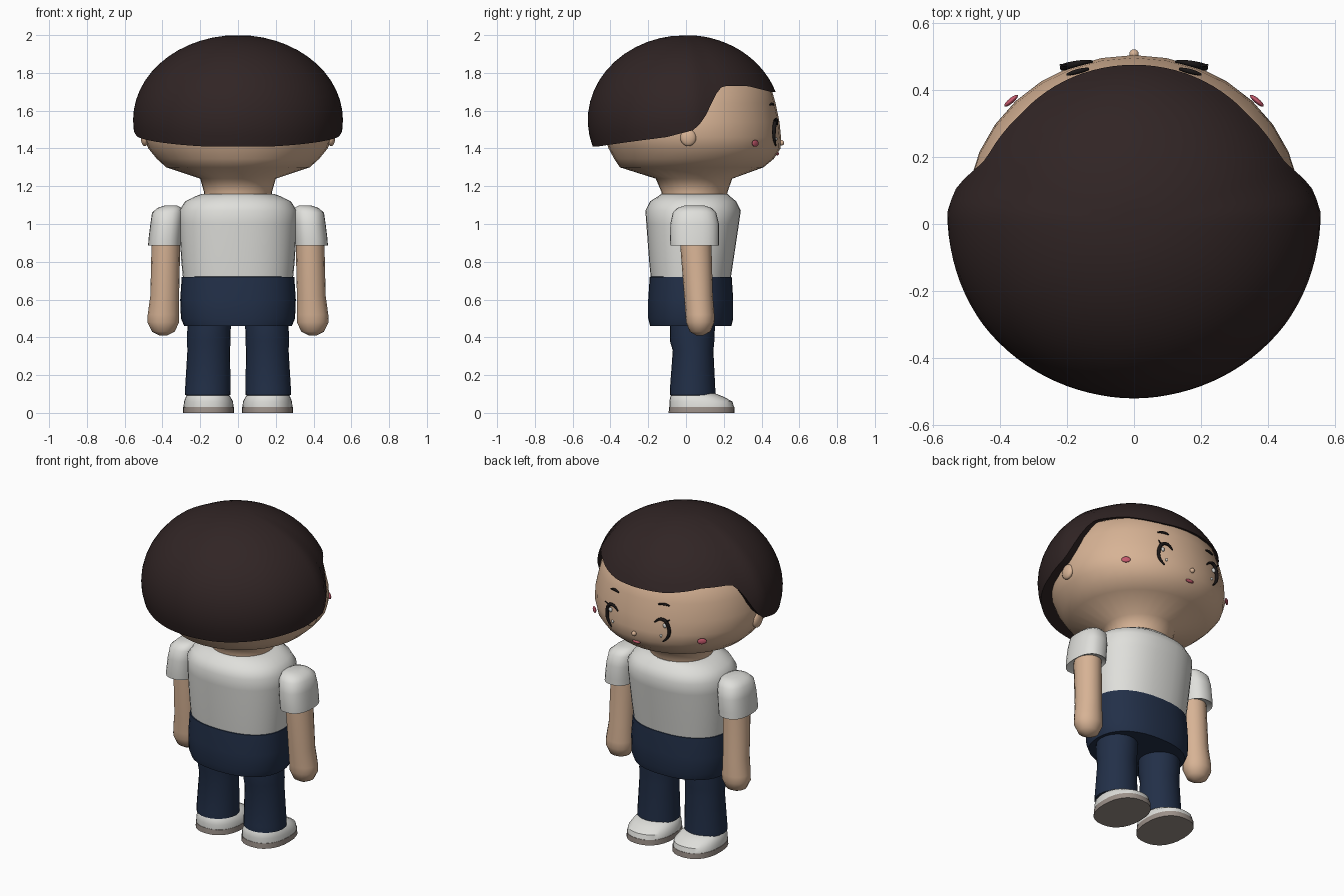
import bpy, bmesh
from math import sin, cos, pi, acos, copysign

if "Cube" in bpy.data.objects:
    bpy.data.objects.remove(bpy.data.objects["Cube"])


def material(name, rgb):
    m = bpy.data.materials.new(name)
    m.use_nodes = True
    col = (*rgb, 1)
    m.diffuse_color = col
    bsdf = m.node_tree.nodes["Principled BSDF"]
    bsdf.inputs["Base Color"].default_value = col
    bsdf.inputs["Roughness"].default_value = 0.8
    return m


HAIR = material("dark brown hair", (0.030, 0.018, 0.018))
SKIN = material("skin", (0.68, 0.45, 0.30))
WHITE = material("white cloth", (0.74, 0.74, 0.71))
NAVY = material("navy cloth", (0.016, 0.029, 0.065))
SOLE = material("taupe sole", (0.33, 0.28, 0.25))
PINK = material("pink", (0.55, 0.10, 0.15))
BLACK = material("eye black", (0.010, 0.008, 0.008))


def smooth(ob, angle=40):
    bpy.ops.object.select_all(action="DESELECT")
    ob.select_set(True)
    bpy.context.view_layer.objects.active = ob
    bpy.ops.object.shade_smooth_by_angle(angle=angle * pi / 180)


def skin_rings(name, rings, mat, angle=40):
    """Bridge equal rings of points, ordered bottom to top, and cap both ends."""
    bm = bmesh.new()
    loops = [[bm.verts.new(p) for p in ring] for ring in rings]
    n = len(loops[0])
    for low, high in zip(loops, loops[1:]):
        for i in range(n):
            j = (i + 1) % n
            bm.faces.new((low[i], low[j], high[j], high[i]))
    bm.faces.new(loops[0][::-1])
    bm.faces.new(loops[-1])
    bmesh.ops.recalc_face_normals(bm, faces=bm.faces)
    me = bpy.data.meshes.new(name)
    bm.to_mesh(me)
    bm.free()
    me.materials.append(mat)
    ob = bpy.data.objects.new(name, me)
    bpy.context.collection.objects.link(ob)
    smooth(ob, angle)
    return ob


def loft(name, sections, mat, side=1, n=28, power=2.0, angle=40):
    """Sections are (z, centre x, half width, back y, front y)."""
    rings = []
    for z, cx, rx, y0, y1 in sections:
        ring = []
        for i in range(n):
            c, s = cos(2 * pi * i / n), sin(2 * pi * i / n)
            ex = copysign(abs(c) ** (2 / power), c)
            ey = copysign(abs(s) ** (2 / power), s)
            ring.append((side * cx + rx * ex, (y0 + y1) / 2 + (y1 - y0) / 2 * ey, z))
        rings.append(ring)
    return skin_rings(name, rings, mat, angle)


def bead(name, loc, size, mat, turn=0):
    bpy.ops.mesh.primitive_uv_sphere_add(segments=16, ring_count=10, location=loc, rotation=(0, 0, turn))
    ob = bpy.context.object
    ob.name = name
    ob.scale = size
    ob.data.materials.append(mat)
    smooth(ob, 60)
    return ob


def stroke(name, points, width, mat):
    """Tapered tube through the points, smoothed as a curve."""
    cu = bpy.data.curves.new(name, "CURVE")
    cu.dimensions = "3D"
    cu.bevel_depth = width
    cu.bevel_resolution = 2
    cu.use_fill_caps = True
    sp = cu.splines.new("NURBS")
    sp.points.add(len(points) - 1)
    last = len(points) - 1
    for i, p in enumerate(points):
        sp.points[i].co = (*p, 1)
        sp.points[i].radius = 0.45 + 0.9 * sin(pi * i / last)
    sp.use_endpoint_u = True
    sp.order_u = 3
    cu.materials.append(mat)
    ob = bpy.data.objects.new(name, cu)
    bpy.context.collection.objects.link(ob)
    return ob


def lerp(x, table):
    """Piecewise linear lookup."""
    if x <= table[0][0]:
        return table[0][1]
    for (x0, v0), (x1, v1) in zip(table, table[1:]):
        if x <= x1:
            return v0 + (v1 - v0) * (x - x0) / (x1 - x0)
    return table[-1][1]


# Head and neck
loft("head", [
    (1.12, 0, 0.18, -0.13, 0.21), (1.17, 0, 0.18, -0.13, 0.22), (1.24, 0, 0.20, -0.16, 0.245),
    (1.30, 0, 0.38, -0.35, 0.41), (1.345, 0, 0.43, -0.38, 0.465), (1.40, 0, 0.475, -0.41, 0.50),
    (1.46, 0, 0.498, -0.43, 0.503), (1.54, 0, 0.497, -0.43, 0.495), (1.64, 0, 0.477, -0.42, 0.474),
    (1.73, 0, 0.445, -0.40, 0.448), (1.83, 0, 0.34, -0.32, 0.34), (1.93, 0, 0.15, -0.15, 0.15),
], SKIN, n=32, angle=60)

# Hair: a dome whose rim runs low at the back and rises to the fringe
RIM = [(-0.50, 1.41), (-0.10, 1.46), (0.05, 1.50), (0.10, 1.57), (0.16, 1.68),
       (0.21, 1.73), (0.37, 1.73), (0.50, 1.70)]
REACH = [(-0.52, 0.52), (-0.30, 0.54), (0.04, 0.557), (0.15, 0.530), (0.50, 0.503)]
SEGS, ROWS, MID, TALL = 96, 14, 1.55, 0.45
columns = []
for i in range(SEGS):
    a = 2 * pi * i / SEGS
    y = 0.53 * sin(a)
    reach, rim = lerp(y, REACH), lerp(y, RIM)
    end = acos((rim - MID) / TALL)
    col = [(0.86 * reach * sin(end) * cos(a), 0.86 * reach * sin(end) * sin(a), rim + 0.02)]
    for k in range(ROWS, 0, -1):
        phi = end * k / ROWS
        r = reach * sin(phi)
        col.append((r * cos(a), r * sin(a), MID + TALL * cos(phi)))
    columns.append(col)
skin_rings("hair", list(zip(*columns)), HAIR, 50)

# Torso
loft("shirt", [
    (0.70, 0, 0.29, -0.185, 0.235), (0.80, 0, 0.30, -0.195, 0.25), (1.00, 0, 0.312, -0.21, 0.28),
    (1.07, 0, 0.312, -0.215, 0.29), (1.12, 0, 0.28, -0.19, 0.265), (1.145, 0, 0.23, -0.15, 0.235),
    (1.16, 0, 0.19, -0.13, 0.22),
], WHITE, n=36, power=2.3)
loft("trouser_top", [
    (0.46, 0, 0.285, -0.19, 0.24), (0.50, 0, 0.302, -0.20, 0.25), (0.60, 0, 0.306, -0.20, 0.25),
    (0.72, 0, 0.298, -0.192, 0.242), (0.722, 0, 0.28, -0.18, 0.23),
], NAVY, n=36, power=2.3)

for side, word in ((1, "left"), (-1, "right")):
    # Arm and sleeve
    loft(word + "_arm", [
        (0.41, 0.395, 0.02, 0.055, 0.09), (0.43, 0.395, 0.06, 0.02, 0.13),
        (0.48, 0.396, 0.084, 0.0, 0.15), (0.52, 0.395, 0.083, -0.003, 0.15),
        (0.62, 0.388, 0.076, -0.01, 0.142), (0.88, 0.382, 0.076, -0.03, 0.135),
        (1.00, 0.375, 0.07, -0.03, 0.13),
    ], SKIN, side, n=16, angle=50)
    loft(word + "_sleeve", [
        (0.90, 0.385, 0.07, -0.06, 0.15), (0.885, 0.388, 0.088, -0.083, 0.175),
        (0.92, 0.386, 0.088, -0.085, 0.175), (1.00, 0.378, 0.086, -0.083, 0.175),
        (1.06, 0.372, 0.083, -0.07, 0.16), (1.085, 0.362, 0.065, -0.045, 0.135),
        (1.097, 0.355, 0.035, -0.01, 0.10),
    ], WHITE, side, n=24, power=2.4)

    # Leg and shoe
    loft(word + "_leg", [
        (0.09, 0.16, 0.105, -0.075, 0.14), (0.095, 0.16, 0.121, -0.085, 0.155),
        (0.13, 0.16, 0.120, -0.085, 0.155), (0.33, 0.155, 0.113, -0.07, 0.145),
        (0.38, 0.155, 0.115, -0.085, 0.15), (0.50, 0.152, 0.115, -0.085, 0.155),
    ], NAVY, side, n=24)
    loft(word + "_sole", [
        (0.0, 0.156, 0.135, -0.092, 0.258), (0.032, 0.156, 0.134, -0.09, 0.256),
    ], SOLE, side, power=2.3)
    loft(word + "_shoe", [
        (0.032, 0.156, 0.132, -0.088, 0.254), (0.06, 0.156, 0.130, -0.088, 0.246),
        (0.085, 0.158, 0.118, -0.083, 0.20), (0.105, 0.16, 0.100, -0.07, 0.15),
    ], WHITE, side, power=2.3)

    # Ear and cheek
    bead(word + "_ear", (side * 0.493, 0.012, 1.457), (0.022, 0.042, 0.045), SKIN)
    bead(word + "_cheek", (side * 0.366, 0.367, 1.427), (0.026, 0.008, 0.018), PINK, -side * 0.7)

    # Brow, eye arc with lash, and eye highlights
    stroke(word + "_brow", [(side * x, y, z) for x, y, z in (
        (0.135, 0.462, 1.63), (0.165, 0.456, 1.642), (0.20, 0.445, 1.63))], 0.008, BLACK)
    stroke(word + "_eye", [(side * x, y, z) for x, y, z in (
        (0.125, 0.484, 1.525), (0.15, 0.482, 1.555), (0.195, 0.472, 1.55),
        (0.215, 0.465, 1.49), (0.205, 0.467, 1.44), (0.175, 0.476, 1.415))], 0.008, BLACK)
    stroke(word + "_lash", [(side * x, y, z) for x, y, z in (
        (0.19, 0.47, 1.54), (0.205, 0.472, 1.548), (0.22, 0.474, 1.56))], 0.005, BLACK)
    bead(word + "_highlight", (side * 0.185, 0.471, 1.515), (0.012, 0.006, 0.014), WHITE)
    bead(word + "_small_highlight", (side * 0.165, 0.479, 1.45), (0.008, 0.005, 0.009), WHITE)

# Nose and mouth
bead("nose", (0, 0.506, 1.43), (0.014, 0.014, 0.014), SKIN)
bead("mouth", (0, 0.483, 1.372), (0.027, 0.010, 0.009), PINK)
